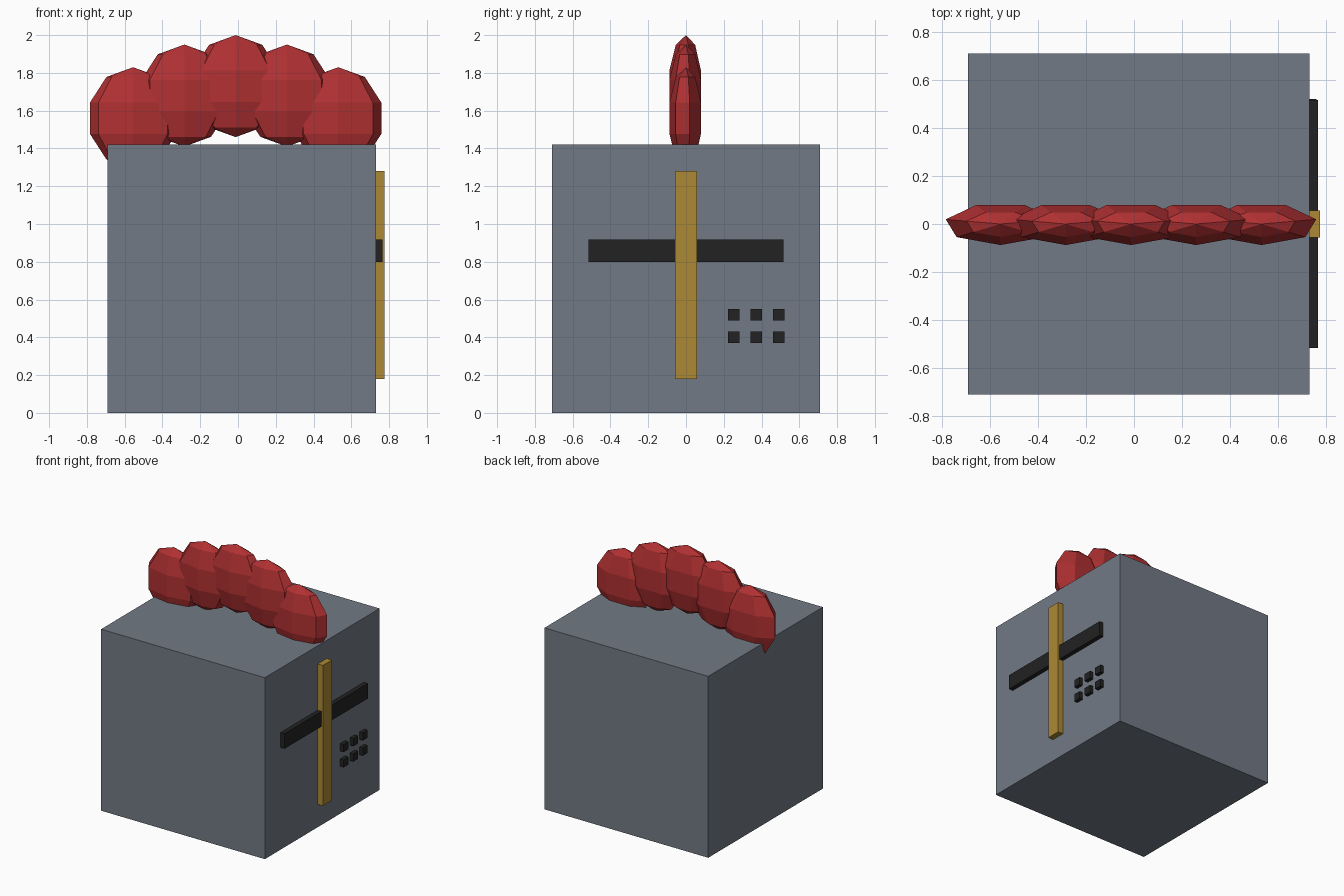
import bpy, bmesh, math

if "Cube" in bpy.data.objects:
    bpy.data.objects.remove(bpy.data.objects["Cube"])


def material(name, rgb):
    m = bpy.data.materials.new(name)
    m.diffuse_color = (*rgb, 1.0)
    m.use_nodes = True
    m.node_tree.nodes["Principled BSDF"].inputs["Base Color"].default_value = m.diffuse_color
    return m


GREY = material("steel grey", (0.17, 0.195, 0.235))
BLACK = material("slot black", (0.016, 0.016, 0.016))
GOLD = material("brass gold", (0.41, 0.25, 0.035))
RED = material("plume red", (0.44, 0.03, 0.032))


def add_object(name, bm, mat):
    bmesh.ops.recalc_face_normals(bm, faces=bm.faces[:])
    mesh = bpy.data.meshes.new(name)
    bm.to_mesh(mesh)
    bm.free()
    mesh.materials.append(mat)
    obj = bpy.data.objects.new(name, mesh)
    bpy.context.collection.objects.link(obj)
    return obj


def box(name, lo, hi, mat):
    bm = bmesh.new()
    bmesh.ops.create_cube(bm, size=1)
    for v in bm.verts:
        v.co = [(a + b) / 2 + c * (b - a) for a, b, c in zip(lo, hi, v.co)]
    return add_object(name, bm, mat)


def feather(name, centre, radii, mat, segments=7, rings=5):
    """Low-poly flattened ball with one meridian facing the front."""
    bm = bmesh.new()

    def vert(lat, lon):
        unit = (math.cos(lat) * math.cos(lon), math.cos(lat) * math.sin(lon), math.sin(lat))
        return bm.verts.new([c + r * u for c, r, u in zip(centre, radii, unit)])

    loops = [[vert(-math.pi / 2 + math.pi * i / rings, -math.pi / 2 + math.tau * j / segments)
              for j in range(segments)] for i in range(1, rings)]
    bottom, top = vert(-math.pi / 2, 0), vert(math.pi / 2, 0)
    for j in range(segments):
        k = (j + 1) % segments
        bm.faces.new((bottom, loops[0][k], loops[0][j]))
        bm.faces.new((top, loops[-1][j], loops[-1][k]))
        for a, b in zip(loops, loops[1:]):
            bm.faces.new((a[j], a[k], b[k], b[j]))
    return add_object(name, bm, mat)


# Helmet block
FACE = 0.73
box("helmet_block", (-0.69, -0.71, 0), (FACE, 0.71, 1.422), GREY)

# Eye slot and vertical brass bar on the right side
box("eye_slot", (FACE - 0.02, -0.517, 0.80), (FACE + 0.035, 0.517, 0.918), BLACK)
box("brass_bar", (FACE - 0.02, -0.057, 0.18), (FACE + 0.045, 0.057, 1.28), GOLD)

# Breathing holes, two rows of three
for row, z in enumerate((0.40, 0.52)):
    for col, y in enumerate((0.253, 0.372, 0.491)):
        box(f"breath_hole_{row}_{col}", (FACE - 0.02, y - 0.03, z - 0.03),
            (FACE + 0.03, y + 0.03, z + 0.03), BLACK)

# Plume of five overlapping flattened balls
for i, z in enumerate((1.56, 1.68, 1.73, 1.68, 1.56)):
    feather(f"plume_{i}", (-0.0125 + (i - 2) * 0.2715, 0, z), (0.246, 0.092, 0.27), RED)
